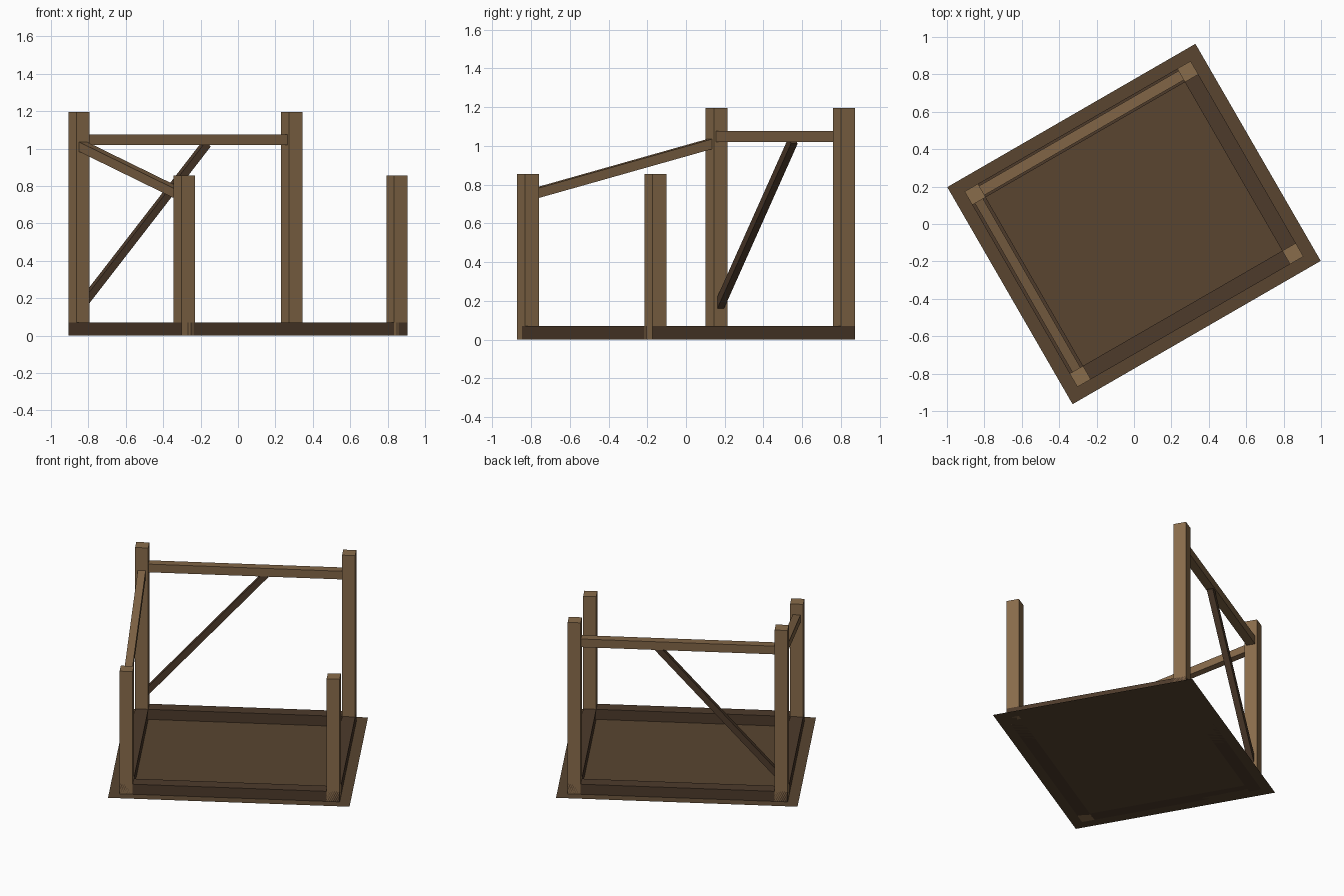
import bpy, bmesh, math
from mathutils import Matrix, Vector

if "Cube" in bpy.data.objects:
    bpy.data.objects.remove(bpy.data.objects["Cube"])

TURN = Matrix.Rotation(math.radians(30), 4, 'Z')
PX, PY, S = 0.6565, 0.562, 0.083      # post centres and post thickness
H = S / 2


def material(name, rgb):
    m = bpy.data.materials.new(name)
    m.diffuse_color = (*rgb, 1)
    m.use_nodes = True
    m.node_tree.nodes["Principled BSDF"].inputs["Base Color"].default_value = m.diffuse_color
    return m


WOOD = material("light_wood", (0.25, 0.15, 0.07))
RAIL = material("rail_wood", (0.22, 0.13, 0.062))
DARK = material("dark_wood", (0.075, 0.043, 0.024))
FLOOR = material("floor_wood", (0.10, 0.06, 0.03))


def finish(name, bm, mat):
    bm.transform(TURN)
    me = bpy.data.meshes.new(name)
    bm.to_mesh(me)
    bm.free()
    me.materials.append(mat)
    ob = bpy.data.objects.new(name, me)
    bpy.context.collection.objects.link(ob)
    return ob


def box(name, lo, hi, mat):
    lo, hi = Vector(lo), Vector(hi)
    bm = bmesh.new()
    bmesh.ops.create_cube(bm, size=1)
    bm.transform(Matrix.Translation((lo + hi) / 2) @ Matrix.Diagonal((*(hi - lo), 1)))
    return finish(name, bm, mat)


def beam(name, a, b, size, mat):
    # square bar from a to b, sides kept upright
    a, b = Vector(a), Vector(b)
    d = (b - a).normalized()
    side = Vector((0, 0, 1)).cross(d).normalized()
    rot = Matrix((d, side, d.cross(side))).transposed().to_4x4()
    bm = bmesh.new()
    bmesh.ops.create_cube(bm, size=1)
    bm.transform(Matrix.Translation((a + b) / 2) @ rot
                 @ Matrix.Diagonal(((b - a).length, size, size, 1)))
    return finish(name, bm, mat)


# flat floor sheet
bm = bmesh.new()
bmesh.ops.create_grid(bm, x_segments=1, y_segments=1, size=1)
bm.transform(Matrix.Diagonal((0.766, 0.67, 1, 1)))
finish("floor", bm, FLOOR)

# corner posts: tall at the back, short at the front
for sx, side in ((-1, "left"), (1, "right")):
    for sy, end, h in ((-1, "front", 0.855), (1, "back", 1.195)):
        x, y = sx * PX, sy * PY
        box(f"{end}_{side}_post", (x - H, y - H, 0), (x + H, y + H, h), WOOD)

# sill beams, flush with the outer post faces
for s, end, side in ((-1, "front", "left"), (1, "back", "right")):
    box(f"{end}_sill", (-PX - H, s * PY - H, 0), (PX + H, s * PY + H, 0.07), DARK)
    box(f"{side}_sill", (s * PX - H, -PY - H, 0), (s * PX + H, PY + H, 0.07), DARK)

# level back rail, sloping left rail and diagonal back brace
beam("back_rail", (-PX, PY, 1.048), (PX, PY, 1.048), 0.057, RAIL)
beam("left_rail", (-PX, -PY, 0.745), (-PX, PY, 1.02), 0.05, RAIL)
beam("back_brace", (-PX, PY, 0.145), (0.13, PY, 1.025), 0.04, DARK)
